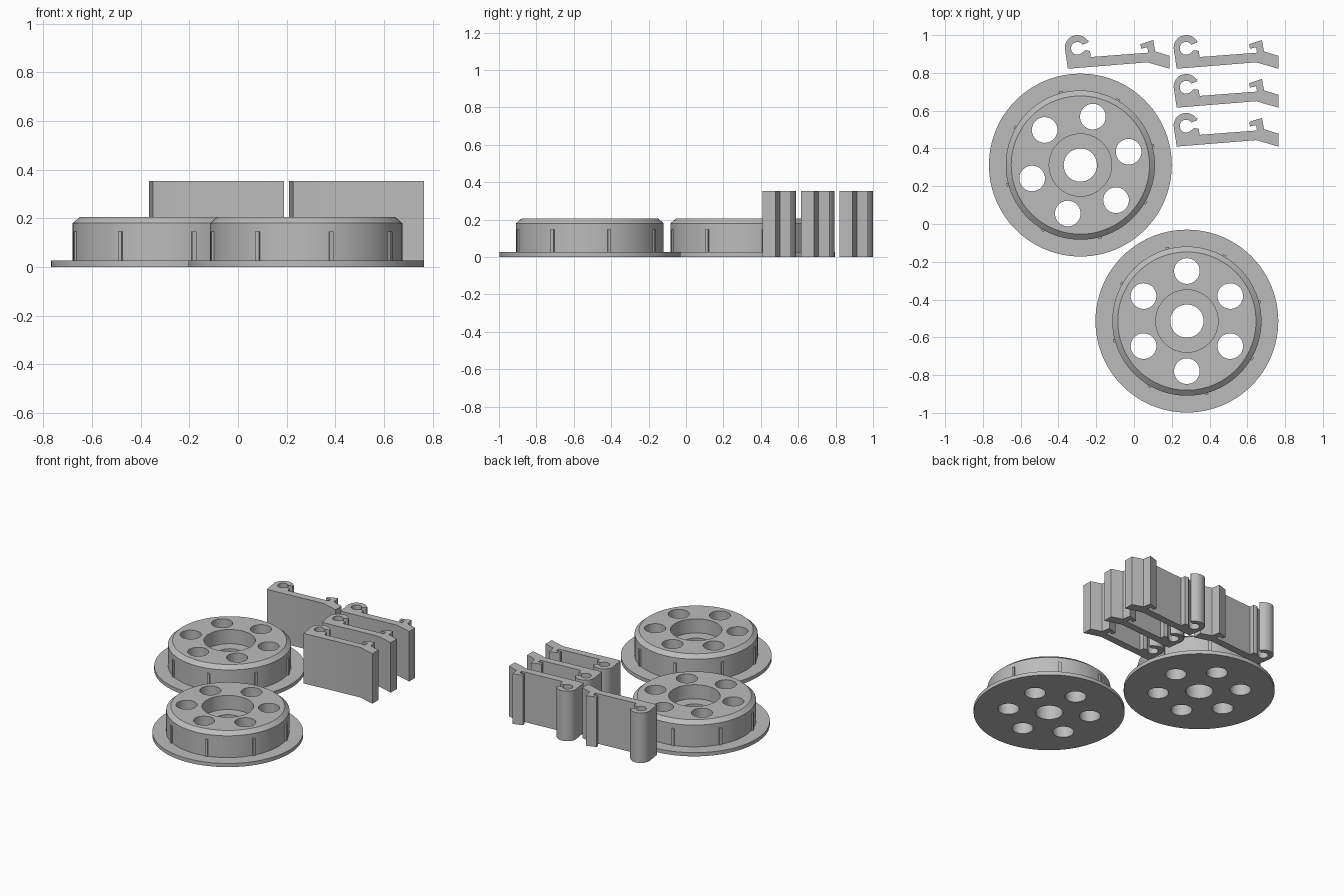
import bpy, bmesh, math
from mathutils import Vector, Matrix

if "Cube" in bpy.data.objects:
    bpy.data.objects.remove(bpy.data.objects["Cube"])

grey = bpy.data.materials.new("plain_grey")
grey.diffuse_color = (0.5, 0.5, 0.5, 1)
grey.use_nodes = True
grey.node_tree.nodes["Principled BSDF"].inputs["Base Color"].default_value = grey.diffuse_color


def add_object(name, bm, smooth=True):
    bmesh.ops.recalc_face_normals(bm, faces=bm.faces)
    mesh = bpy.data.meshes.new(name)
    bm.to_mesh(mesh)
    bm.free()
    mesh.materials.append(grey)
    ob = bpy.data.objects.new(name, mesh)
    bpy.context.collection.objects.link(ob)
    if smooth:
        bpy.ops.object.select_all(action='DESELECT')
        ob.select_set(True)
        bpy.context.view_layer.objects.active = ob
        bpy.ops.object.shade_smooth_by_angle(angle=math.radians(30))
    return ob


def arc(cx, cy, r, a0, a1, n):
    return [(cx + r * math.cos(math.radians(a0 + (a1 - a0) * i / n)),
             cy + r * math.sin(math.radians(a0 + (a1 - a0) * i / n))) for i in range(n + 1)]


# Flanged wheel: revolved section with a counterbored axle hole
SECTION = [(0.088, 0), (0.484, 0), (0.484, 0.026), (0.395, 0.026), (0.395, 0.18),
           (0.366, 0.205), (0.165, 0.205), (0.165, 0.105), (0.088, 0.105)]


def wheel(name, cx, cy, hole_angle):
    steps = 96
    bm = bmesh.new()
    rings = []
    for i in range(steps):
        a = 2 * math.pi * i / steps
        rings.append([bm.verts.new((r * math.cos(a), r * math.sin(a), z)) for r, z in SECTION])
    n = len(SECTION)
    for i in range(steps):
        p, q = rings[i], rings[(i + 1) % steps]
        for j in range(n):
            k = (j + 1) % n
            bm.faces.new((p[j], q[j], q[k], p[k]))
    body = add_object(name, bm, smooth=False)
    body.location = (cx, cy, 0)

    # Six round through-holes
    bm = bmesh.new()
    for i in range(6):
        a = math.radians(hole_angle + 60 * i)
        bmesh.ops.create_cone(bm, cap_ends=True, segments=40, radius1=0.068, radius2=0.068, depth=0.6,
                              matrix=Matrix.Translation((0.265 * math.cos(a), 0.265 * math.sin(a), 0.1)))
    cutter = add_object(name + "_hole_cutter", bm, smooth=False)
    cutter.location = (cx, cy, 0)
    bpy.context.view_layer.update()
    mod = body.modifiers.new("holes", 'BOOLEAN')
    mod.operation = 'DIFFERENCE'
    mod.solver = 'EXACT'
    mod.object = cutter
    bpy.ops.object.select_all(action='DESELECT')
    body.select_set(True)
    bpy.context.view_layer.objects.active = body
    bpy.ops.object.modifier_apply(modifier="holes")
    bpy.data.objects.remove(cutter)
    bpy.ops.object.shade_smooth_by_angle(angle=math.radians(30))

    # Eight small grip ribs around the drum
    bm = bmesh.new()
    for i in range(8):
        m = (Matrix.Rotation(math.radians(15 + 45 * i), 4, 'Z')
             @ Matrix.Translation((0.394, 0, 0.084)) @ Matrix.Diagonal((0.02, 0.018, 0.124, 1)))
        bmesh.ops.create_cube(bm, size=1, matrix=m)
    ribs = add_object(name + "_ribs", bm, smooth=False)
    ribs.location = (cx, cy, 0)


wheel("back_wheel", -0.284, 0.312, 15.5)
wheel("front_wheel", 0.28, -0.514, 30)

# Clip bracket outline: sloped arm, forked foot, open hook
CLIP = [(0.016, 0), (0.437, 0.034), (0.555, 0), (0.555, 0.068), (0.478, 0.092),
        (0.468, 0.15), (0.468, 0.152), (0.40, 0.13), (0.404, 0.106), (0.437, 0.114),
        (0.441, 0.085), (0.137, 0.062), (0.133, 0.094), (0.107, 0.098)]
CLIP += arc(0.066, 0.108, 0.034, -50, -325, 18)           # inside of hook
CLIP += [(0.122, 0.138), (0.126, 0.147)]                  # hook tip
CLIP += arc(0.066, 0.112, 0.066, 42, 185, 16)             # outside of hook


def clip(name, x, y):
    bm = bmesh.new()
    face = bm.faces.new([bm.verts.new((px, py, 0)) for px, py in CLIP])
    out = bmesh.ops.extrude_face_region(bm, geom=[face])
    bmesh.ops.translate(bm, vec=Vector((0, 0, 0.354)),
                        verts=[v for v in out["geom"] if isinstance(v, bmesh.types.BMVert)])
    add_object(name, bm).location = (x, y, 0)


clip("left_clip", -0.366, 0.822)
for i, label in enumerate(("back", "middle", "front")):
    clip(label + "_clip", 0.21, 0.822 - 0.206 * i)
